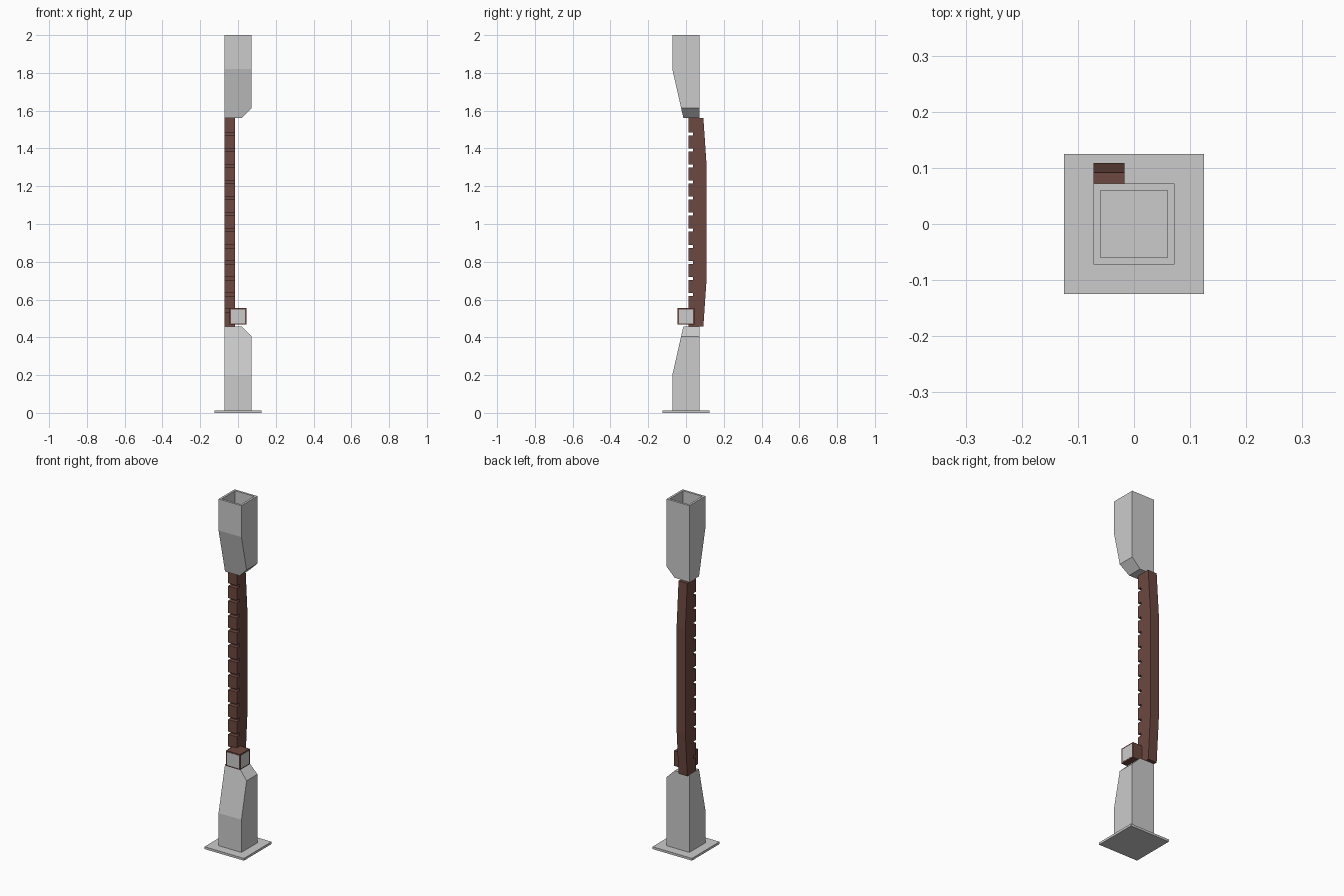
import bpy, bmesh
from mathutils import Vector

if "Cube" in bpy.data.objects:
    bpy.data.objects.remove(bpy.data.objects["Cube"])

brown = bpy.data.materials.new("brown")
brown.diffuse_color = (0.15, 0.065, 0.05, 1)
brown.use_nodes = True
brown.node_tree.nodes["Principled BSDF"].inputs["Base Color"].default_value = brown.diffuse_color


def finish(name, bm, mat=None):
    bmesh.ops.recalc_face_normals(bm, faces=bm.faces)
    me = bpy.data.meshes.new(name)
    bm.to_mesh(me)
    bm.free()
    ob = bpy.data.objects.new(name, me)
    bpy.context.collection.objects.link(ob)
    if mat:
        me.materials.append(mat)
    return ob


def extrude_profile(profile, x0, x1):
    """Extrude a (y, z) outline along x."""
    bm = bmesh.new()
    face = bm.faces.new([bm.verts.new((x0, y, z)) for y, z in profile])
    new = bmesh.ops.extrude_face_region(bm, geom=[face])["geom"]
    bmesh.ops.translate(bm, vec=(x1 - x0, 0, 0),
                        verts=[v for v in new if isinstance(v, bmesh.types.BMVert)])
    bmesh.ops.recalc_face_normals(bm, faces=bm.faces)
    return bm


def box(name, lo, hi, mat=None):
    bm = bmesh.new()
    bmesh.ops.create_cube(bm, size=1)
    lo, hi = Vector(lo), Vector(hi)
    for v in bm.verts:
        v.co = (lo + hi) / 2 + v.co * (hi - lo)
    return finish(name, bm, mat)


def post(z_end, z_knee, z_tip):
    """Square post, front face sloping to the tip, one tip corner chamfered."""
    s = 1 if z_tip > z_end else -1
    w = 0.0725
    bm = extrude_profile([(w, z_end), (-w, z_end), (-w, z_knee),
                          (-0.014, z_tip), (w, z_tip)], -w, w)
    bmesh.ops.bisect_plane(bm, geom=bm.verts[:] + bm.edges[:] + bm.faces[:],
                           plane_co=(0.021, 0, z_tip), plane_no=(1, 0, s), clear_outer=True)
    bmesh.ops.holes_fill(bm, edges=[e for e in bm.edges if e.is_boundary])
    bmesh.ops.recalc_face_normals(bm, faces=bm.faces)
    return bm


# base plate and lower post
box("base_plate", (-0.125, -0.125, 0), (0.125, 0.125, 0.013))
finish("lower_post", post(0.013, 0.20, 0.457))

# upper post with a square socket in its top
bm = post(2.0, 1.82, 1.562)
top = max(bm.faces, key=lambda f: f.calc_center_median().z)
bmesh.ops.inset_region(bm, faces=[top], thickness=0.0175)
floor = bmesh.ops.extrude_discrete_faces(bm, faces=[top])["faces"]
bmesh.ops.translate(bm, vec=(0, 0, -0.1), verts=floor[0].verts[:])
finish("upper_post", bm)

# bowed grip with evenly spaced notches on the front
z0, z1, count, gap = 0.457, 1.562, 12, 0.016
pitch = (z1 - z0) / (count + 1)
outline = [(0.092, z1), (0.109, 1.31), (0.109, 0.71), (0.092, z0), (0.013, z0)]
for i in range(1, count + 1):
    z = z0 + i * pitch
    outline += [(0.013, z - gap / 2), (0.036, z - gap / 2),
                (0.036, z + gap / 2), (0.013, z + gap / 2)]
outline.append((0.013, z1))
finish("grip", extrude_profile(outline, -0.0725, -0.017), brown)

# control box with pale panels on the front and right
h, p, zc, t = 0.044, 0.037, 0.511, 0.001
box("control_box", (-h, -h, zc - h), (h, h, zc + h), brown)
box("front_panel", (-p, -h - t, zc - p), (p, -h + t, zc + p))
box("side_panel", (h - t, -p, zc - p), (h + t, p, zc + p))
